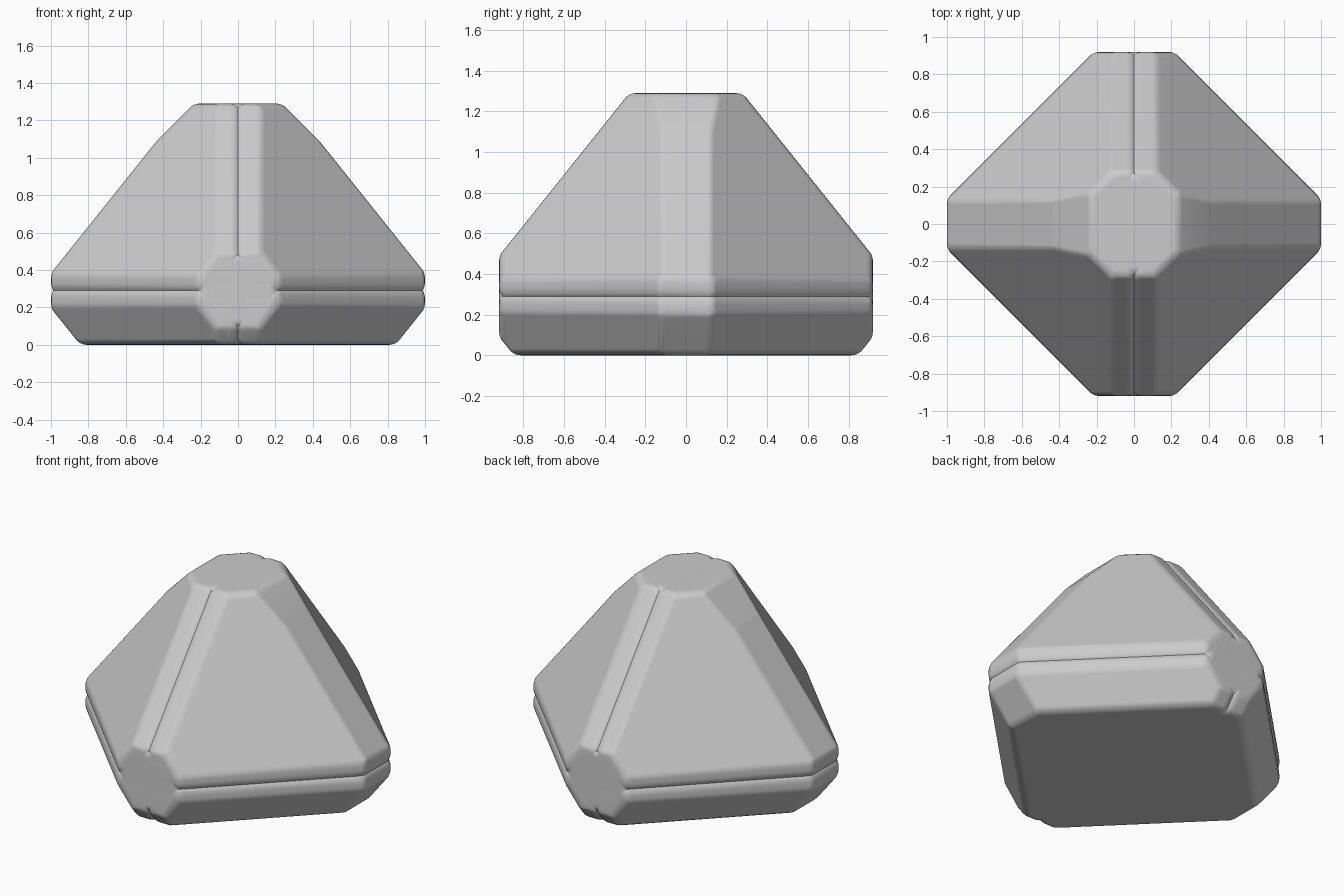
import bpy, bmesh
from itertools import combinations, product
from mathutils import Vector, Matrix

cube = bpy.data.objects.get("Cube")
if cube:
    bpy.data.objects.remove(cube)

RADIUS = 0.07      # edge rounding
SEAM_Z = 0.29      # height of the horizontal seam
OVERLAP = 0.03     # how far panels run past a seam, which sets the groove depth
SIGNS = (1, -1)

grey = bpy.data.materials.new("plain grey")
grey.use_nodes = True
grey.diffuse_color = (0.6, 0.6, 0.6, 1)
grey.node_tree.nodes["Principled BSDF"].inputs["Base Color"].default_value = (0.6, 0.6, 0.6, 1)


def plane(normal, limit, inset=0.0):
    """Half-space normal . p <= limit, heights measured from the seam."""
    n = Vector(normal)
    return n.normalized(), limit / n.length - inset


def body_planes(recess=0.0):
    """Eight-sided double pyramid with chamfered edges and clipped corners."""
    planes = [plane((a, b, 0.8 * c), 1.2, recess) for a, b, c in product(SIGNS, repeat=3)]
    for a, b in product(SIGNS, repeat=2):
        planes += [plane((a, 0, 0.8 * b), 1.075, recess),
                   plane((0, a, 0.8 * b), 1.08, recess),
                   plane((a, b, 0), 1.135, recess)]
    for a in SIGNS:
        planes += [plane((a, 0, 0), 1.0, recess),
                   plane((0, a, 0), 0.92),
                   plane((a, 0, 1), 1.235, recess)]
    return planes + [plane((0, 0, 1), 1.0), plane((0, 0, -1), SEAM_Z)]


def corners(planes):
    """Corner points of the solid bounded by the planes."""
    found = set()
    for trio in combinations(planes, 3):
        m = Matrix([n for n, d in trio])
        if abs(m.determinant()) < 1e-4:
            continue
        p = m.inverted() @ Vector([d for n, d in trio])
        if all(n.dot(p) <= d + 1e-5 for n, d in planes):
            found.add(tuple(round(v, 4) for v in p))
    return found


def rounded_solid(name, planes):
    """Shrink the solid, put a ball on each corner and wrap them all."""
    bm = bmesh.new()
    for p in corners([(n, d - RADIUS) for n, d in planes]):
        place = Matrix.Translation(Vector(p) + Vector((0, 0, SEAM_Z)))
        bmesh.ops.create_icosphere(bm, subdivisions=3, radius=RADIUS, matrix=place)
    bmesh.ops.delete(bm, geom=bm.faces[:], context='FACES_ONLY')
    bmesh.ops.delete(bm, geom=bm.edges[:], context='EDGES_FACES')
    bmesh.ops.convex_hull(bm, input=bm.verts[:])
    loose = [v for v in bm.verts if not v.link_faces]
    bmesh.ops.delete(bm, geom=loose, context='VERTS')
    bmesh.ops.recalc_face_normals(bm, faces=bm.faces[:])
    for f in bm.faces:
        f.smooth = True
    mesh = bpy.data.meshes.new(name)
    bm.to_mesh(mesh)
    bm.free()
    mesh.materials.append(grey)
    obj = bpy.data.objects.new(name, mesh)
    bpy.context.collection.objects.link(obj)
    # Keep the large faces flat and blend only the rounded edges
    obj.modifiers.new("flat faces", 'WEIGHTED_NORMAL').weight = 90


# Four outer panels, meeting at the vertical and horizontal seams
for (side, a), (level, c) in product((("left", 1), ("right", -1)),
                                     (("upper", 1), ("lower", -1))):
    seams = [plane((-a, 0, 0), OVERLAP), plane((0, 0, -c), OVERLAP)]
    rounded_solid(f"{level}_{side}_panel", body_planes() + seams)

# Core fills the front, back, top and bottom caps flush
rounded_solid("core", body_planes(recess=0.015))
